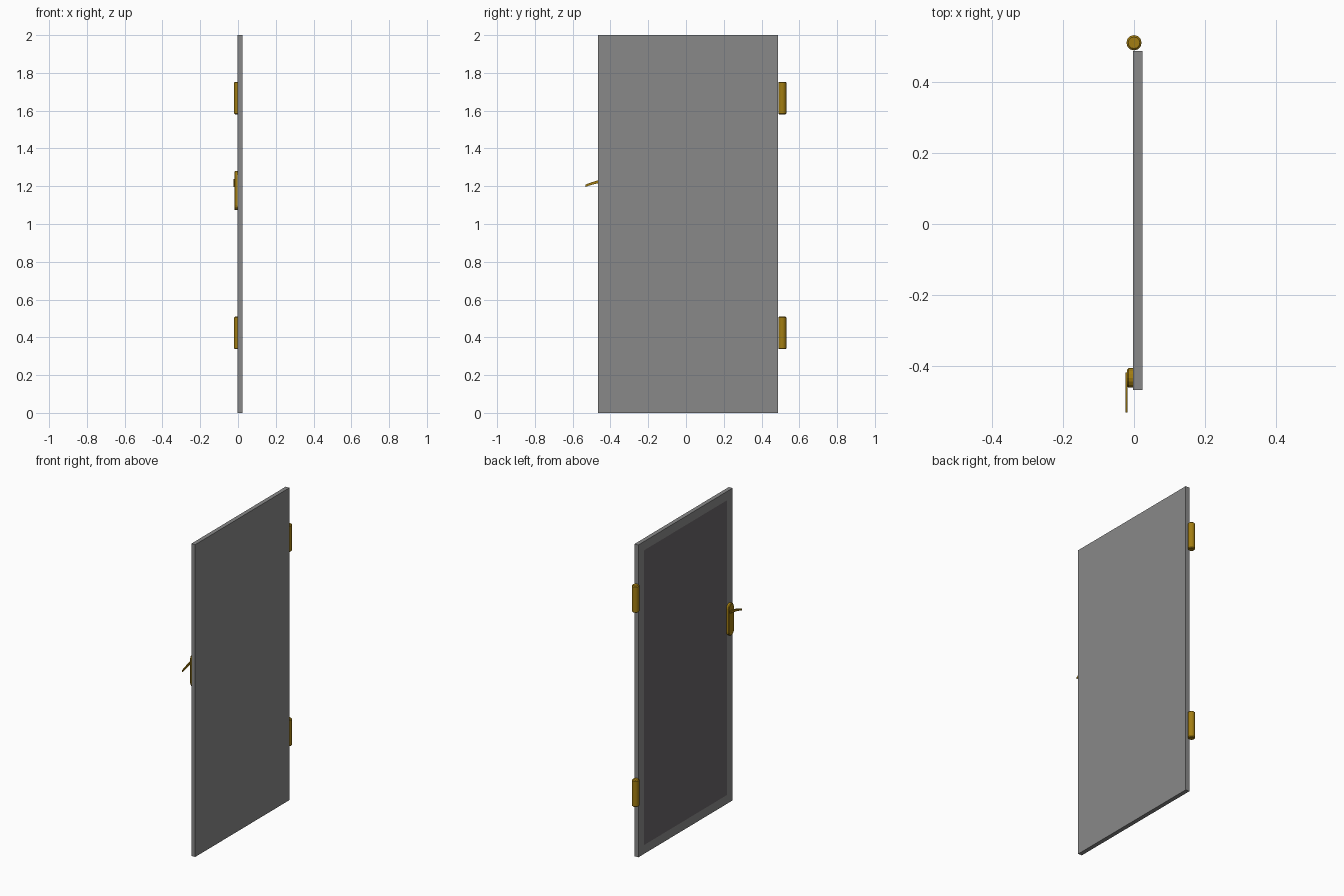
import bpy, bmesh, math
from mathutils import Vector

if "Cube" in bpy.data.objects:
    bpy.data.objects.remove(bpy.data.objects["Cube"])


def material(name, rgb):
    m = bpy.data.materials.new(name)
    m.diffuse_color = (*rgb, 1)
    m.use_nodes = True
    m.node_tree.nodes["Principled BSDF"].inputs["Base Color"].default_value = m.diffuse_color
    return m


GREY = material("door grey", (0.25, 0.25, 0.25))
DARK = material("dark panel", (0.145, 0.128, 0.14))
BRASS = material("brass", (0.36, 0.205, 0.006))


def finish(name, bm, mats, smooth=False):
    bmesh.ops.recalc_face_normals(bm, faces=bm.faces[:])
    me = bpy.data.meshes.new(name)
    bm.to_mesh(me)
    bm.free()
    for m in mats:
        me.materials.append(m)
    ob = bpy.data.objects.new(name, me)
    bpy.context.collection.objects.link(ob)
    if smooth:
        bpy.context.view_layer.objects.active = ob
        ob.select_set(True)
        bpy.ops.object.shade_smooth_by_angle(angle=math.radians(40))
        ob.select_set(False)
    return ob


def plate(name, outline, x0, x1, mats, chamfer=0.0, smooth=False):
    """Extrude a (y, z) outline from x1 out to x0, chamfering the x0 rim."""
    bm = bmesh.new()
    base = bm.faces.new([bm.verts.new((x1, y, z)) for y, z in outline])
    ext = bmesh.ops.extrude_face_region(bm, geom=[base], use_keep_orig=True)
    verts = [v for v in ext["geom"] if isinstance(v, bmesh.types.BMVert)]
    bmesh.ops.translate(bm, verts=verts, vec=(x0 - x1, 0, 0))
    if chamfer:
        rim = [e for e in bm.edges if all(abs(v.co.x - x0) < 1e-6 for v in e.verts)]
        bmesh.ops.bevel(bm, geom=rim, offset=chamfer, segments=1, affect='EDGES')
    return finish(name, bm, mats, smooth)


# Door leaf with a flush dark panel inset in its back face
X0, X1, Y0, Y1 = -0.003, 0.0235, -0.467, 0.487
bm = bmesh.new()
bmesh.ops.create_cube(bm, size=1)
for v in bm.verts:
    v.co = Vector((X0 if v.co.x < 0 else X1, Y0 if v.co.y < 0 else Y1,
                   0 if v.co.z < 0 else 2))
bm.normal_update()
back = [f for f in bm.faces if f.normal.x < -0.9]
bmesh.ops.inset_region(bm, faces=back, thickness=0.08)
back[0].material_index = 1
finish("door_leaf", bm, [GREY, DARK])

# Hinge barrels with chamfered ends
for name, z in (("lower_hinge", 0.423), ("upper_hinge", 1.667)):
    bm = bmesh.new()
    bmesh.ops.create_cone(bm, cap_ends=True, segments=12, radius1=0.0215,
                          radius2=0.0215, depth=0.172)
    rim = [e for e in bm.edges if abs(e.verts[0].co.z - e.verts[1].co.z) < 1e-6]
    bmesh.ops.bevel(bm, geom=rim, offset=0.005, segments=1, affect='EDGES')
    bmesh.ops.translate(bm, verts=bm.verts[:], vec=(0, 0.51, z))
    finish(name, bm, [BRASS], True)


# Capsule-shaped handle plate
def capsule(yc, z0, z1, r, n=8):
    pts = []
    for zc, start in ((z1 - r, 0), (z0 + r, math.pi)):
        for i in range(n + 1):
            a = start + math.pi * i / n
            pts.append((yc + r * math.cos(a), zc + r * math.sin(a)))
    return pts


plate("handle_plate", capsule(-0.433, 1.073, 1.28, 0.0275), -0.0195, X0, [BRASS],
      chamfer=0.004)

# Curved lever handle, drooping towards its tip
top, bottom = [], []
for i in range(9):
    t = i / 8
    y = -0.418 - 0.113 * t
    z = 1.229 - 0.026 * t ** 1.7
    half = 0.009 - 0.003 * t
    top.append((y, z + half))
    bottom.append((y, z - half))
plate("lever_handle", top + bottom[::-1], -0.0245, -0.0185, [BRASS], chamfer=0.001)
